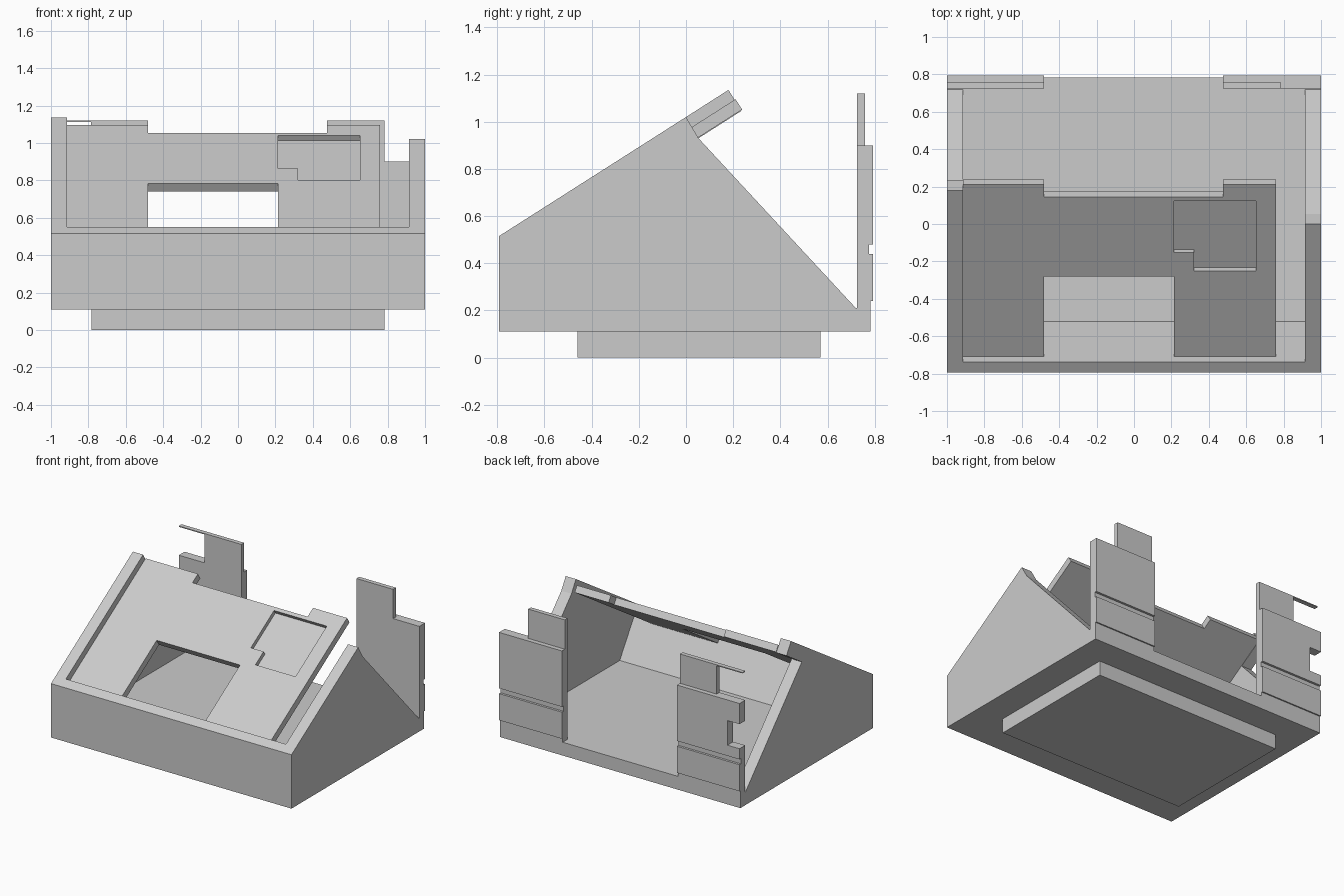
import bpy
import bmesh
from mathutils import Vector

cube = bpy.data.objects.get("Cube")
if cube:
    bpy.data.objects.remove(cube, do_unlink=True)

grey = bpy.data.materials.new("light_grey")
grey.use_nodes = True
COLOUR = (0.6, 0.6, 0.6, 1)
grey.diffuse_color = COLOUR
grey.node_tree.nodes["Principled BSDF"].inputs["Base Color"].default_value = COLOUR

SLOPE = 0.638                             # rise of the sloping face
INWARD = Vector((0, 0.538, -0.843))       # into the sloping face
FRONT, BACK = -0.793, 0.793


def extrude(name, points, step):
    """Solid made by sweeping a flat outline along a vector."""
    bm = bmesh.new()
    face = bm.faces.new([bm.verts.new(p) for p in points])
    swept = bmesh.ops.extrude_face_region(bm, geom=[face])["geom"]
    bmesh.ops.translate(bm, vec=step, verts=[v for v in swept if isinstance(v, bmesh.types.BMVert)])
    bmesh.ops.recalc_face_normals(bm, faces=bm.faces)
    mesh = bpy.data.meshes.new(name)
    bm.to_mesh(mesh)
    bm.free()
    mesh.materials.append(grey)
    obj = bpy.data.objects.new(name, mesh)
    bpy.context.collection.objects.link(obj)
    return obj


def side_prism(name, profile, x0, x1):
    return extrude(name, [(x0, y, z) for y, z in profile], Vector((x1 - x0, 0, 0)))


def upright_plate(name, outline, y0, y1):
    return extrude(name, [(x, y0, z) for x, z in outline], Vector((0, y1 - y0, 0)))


def slope_plate(name, outline, lift, depth):
    """Outline seen from above, laid on the recessed sloping plane."""
    points = [Vector((x, y, 0.51 + (y + 0.708) * SLOPE)) - INWARD * lift for x, y in outline]
    return extrude(name, points, INWARD * (lift + depth))


def combine(target, tool, operation):
    mod = target.modifiers.new(operation.lower(), "BOOLEAN")
    mod.operation, mod.object, mod.solver = operation, tool, "EXACT"
    bpy.context.view_layer.objects.active = target
    bpy.ops.object.modifier_apply(modifier=mod.name)
    bpy.data.objects.remove(tool, do_unlink=True)


def box(x0, x1, z0, z1):
    return [(x0, z0), (x1, z0), (x1, z1), (x0, z1)]


# Wedge shell with a cavity square to the sloping face
shell = side_prism("wedge_shell", [(FRONT, 0.11), (0.783, 0.11), (0.783, 0.21), (0.72, 0.21),
                                   (0.053, 0.93), (0, 1.02), (FRONT, 0.515)], -1, 1)
cavity = side_prism("cavity_cutter", [(-0.52, 0.21), (0.9, 0.21), (0.9, 1.5), (-1.343, 1.5)],
                    -0.915, 0.915)
combine(shell, cavity, "DIFFERENCE")

# Raised end of the right side wall
side_prism("right_wall_extension", [(0, 1.02), (0.18, 1.135), (0.235, 1.046), (0.053, 0.93)],
           -1, -0.915)

# Sloping panel with window, rear notch and shallow tray
panel = slope_plate("sloping_panel", [
    (-0.915, -0.708), (-0.48, -0.708), (-0.48, -0.28), (0.213, -0.28),
    (0.213, -0.708), (0.76, -0.708), (0.76, 0.21), (0.477, 0.21),
    (0.477, 0.145), (-0.48, 0.145), (-0.48, 0.21), (-0.915, 0.21)], 0, 0.052)
tray = slope_plate("tray_cutter", [(0.32, -0.25), (0.653, -0.25), (0.653, 0.122),
                                   (0.214, 0.122), (0.214, -0.153), (0.32, -0.153)], 0.02, 0.03)
combine(panel, tray, "DIFFERENCE")

# Rear panels: grooved lower plate and thinner upper tab
INNER, TAB_BACK, GROOVE = 0.725, 0.758, 0.776
rear = [(INNER, 0.21), (0.783, 0.21), (0.783, 0.24), (BACK, 0.24), (BACK, 0.44), (GROOVE, 0.44),
        (GROOVE, 0.48), (BACK, 0.48), (BACK, 0.90), (INNER, 0.90)]
side_prism("left_rear_panel", rear, 0.477, 1)
right_panel = side_prism("right_rear_panel", rear, -1, -0.48)
combine(right_panel, upright_plate("notch_cutter", box(-1.1, -0.9, 0.56, 0.745), 0.6, 0.9), "DIFFERENCE")
upright_plate("left_rear_tab", box(0.477, 0.782, 0.90, 1.12), INNER, TAB_BACK)
upright_plate("right_rear_tab", [(-0.48, 0.90), (-0.48, 1.12), (-1, 1.12), (-1, 1.113),
                                 (-0.785, 1.113), (-0.785, 0.90)], INNER, TAB_BACK)

# Foot under the base
upright_plate("foot", box(-0.783, 0.783, 0, 0.11), -0.46, 0.57)
